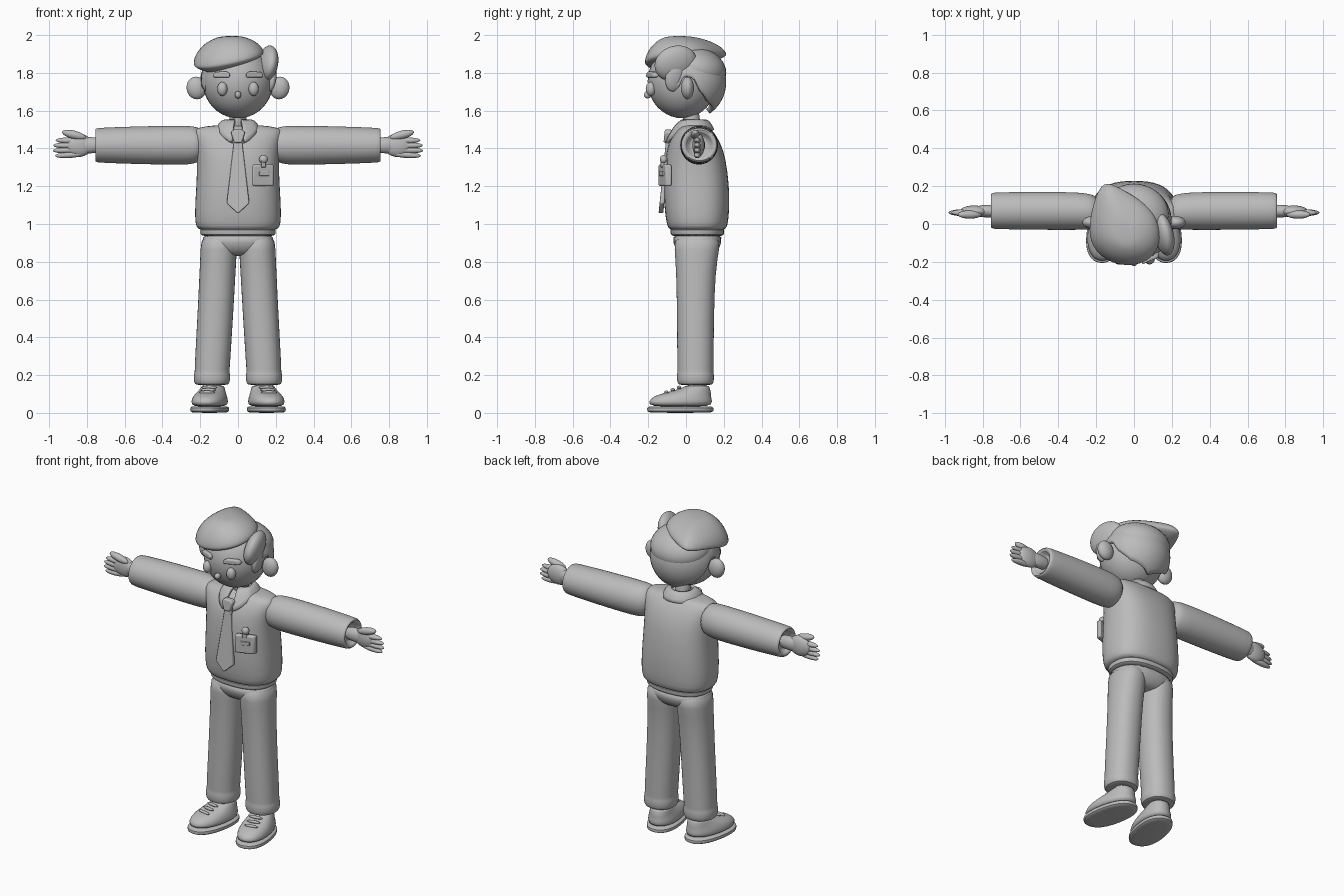
import bpy, bmesh, math
from math import sin, cos, radians, pi, copysign
from mathutils import Vector, Matrix, Euler

cube = bpy.data.objects.get("Cube")
if cube:
    bpy.data.objects.remove(cube)

grey = bpy.data.materials.new("plain grey")
grey.use_nodes = True
grey.diffuse_color = (0.5, 0.5, 0.5, 1)
grey.node_tree.nodes["Principled BSDF"].inputs["Base Color"].default_value = (0.5, 0.5, 0.5, 1)


def finish(name, bm, mirror=False, subsurf=0, solid=0, bevel=0, angle=50):
    """Turn a bmesh into a smooth-shaded object with its modifiers."""
    bmesh.ops.recalc_face_normals(bm, faces=bm.faces)
    mesh = bpy.data.meshes.new(name)
    bm.to_mesh(mesh)
    bm.free()
    mesh.materials.append(grey)
    obj = bpy.data.objects.new(name, mesh)
    bpy.context.collection.objects.link(obj)
    if solid:
        m = obj.modifiers.new("thickness", 'SOLIDIFY')
        m.thickness, m.offset = solid, -1
    if bevel:
        m = obj.modifiers.new("rounding", 'BEVEL')
        m.width, m.segments = bevel, 3
    if subsurf:
        m = obj.modifiers.new("smooth", 'SUBSURF')
        m.levels = m.render_levels = subsurf
    if mirror:
        obj.modifiers.new("mirror", 'MIRROR')
    bpy.ops.object.select_all(action='DESELECT')
    obj.select_set(True)
    bpy.context.view_layer.objects.active = obj
    bpy.ops.object.shade_smooth_by_angle(angle=radians(angle))
    return obj


def skin(name, rows, closed=True, caps=True, move=None, **opts):
    """Join rows of points into a surface."""
    bm = bmesh.new()
    grid = [[bm.verts.new(p) for p in row] for row in rows]
    n = len(grid[0])
    for a, b in zip(grid, grid[1:]):
        for i in range(n if closed else n - 1):
            j = (i + 1) % n
            bm.faces.new((a[i], a[j], b[j], b[i]))
    if caps:
        bm.faces.new(grid[0])
        bm.faces.new(grid[-1])
    if move:
        bm.transform(move)
    return finish(name, bm, **opts)


def loft(name, rings, axis='z', power=2.0, seg=24, **opts):
    """Rings are (position, centre u, centre v, radius u, radius v)."""
    rows = []
    for p, cu, cv, ru, rv in rings:
        row = []
        for i in range(seg):
            a = 2 * pi * i / seg
            u = cu + ru * copysign(abs(cos(a)) ** (2 / power), cos(a))
            v = cv + rv * copysign(abs(sin(a)) ** (2 / power), sin(a))
            row.append((u, v, p) if axis == 'z' else (p, u, v))
        rows.append(row)
    return skin(name, rows, subsurf=1, **opts)


def blob(name, centre, radii, turn=(0, 0, 0), mirror=False):
    """Stretched sphere."""
    bm = bmesh.new()
    bmesh.ops.create_uvsphere(bm, u_segments=32, v_segments=20, radius=1)
    rot = Euler([radians(t) for t in turn]).to_matrix().to_4x4()
    bm.transform(Matrix.Translation(centre) @ rot @ Matrix.Diagonal((*radii, 1)))
    return finish(name, bm, mirror=mirror)


def plate(name, outline, front, depth, bevel=0.006, mirror=False):
    """Extrude an x-z outline backwards from the surface y = front(x, z)."""
    bm = bmesh.new()
    face = bm.faces.new([bm.verts.new((x, front(x, z), z)) for x, z in outline])
    ext = bmesh.ops.extrude_face_region(bm, geom=[face])
    bmesh.ops.translate(bm, vec=(0, depth, 0),
                        verts=[g for g in ext["geom"] if isinstance(g, bmesh.types.BMVert)])
    return finish(name, bm, mirror=mirror, bevel=bevel)


def box(x0, x1, z0, z1):
    return [(x0, z0), (x1, z0), (x1, z1), (x0, z1)]


def along(keys, t):
    """Linear interpolation through (t, value) keys."""
    for (a, u), (b, v) in zip(keys, keys[1:]):
        if t <= b:
            return u + (v - u) * (t - a) / (b - a)
    return keys[-1][1]


# Sweater body, hem, sleeves
loft("sweater", [(0.965, 0, .06, .19, .135), (0.975, 0, .06, .215, .152), (1.0, 0, .06, .23, .165),
                 (1.1, 0, .057, .229, .174), (1.2, 0, .055, .222, .175), (1.35, 0, .05, .216, .162),
                 (1.43, 0, .045, .23, .138), (1.485, 0, .045, .242, .105), (1.51, 0, .045, .225, .08),
                 (1.525, 0, .045, .12, .06)], power=2.5)
loft("sweater_hem", [(.935, 0, .06, .185, .13), (.94, 0, .06, .2, .142), (.972, 0, .06, .204, .146),
                     (.982, 0, .06, .19, .135)], power=2.4)
loft("sleeve", [(.18, .06, 1.42, .09, .09), (.245, .065, 1.418, .094, .1), (.27, .068, 1.417, .1, .105),
                (.5, .07, 1.417, .102, .102), (.72, .07, 1.417, .098, .094), (.75, .07, 1.417, .096, .091),
                (.757, .07, 1.417, .088, .084), (.755, .07, 1.417, .07, .067), (.72, .07, 1.417, .06, .058)],
     axis='x', mirror=True)

# Hands
loft("wrist", [(.7, .068, 1.417, .036, .04), (.78, .068, 1.417, .034, .042), (.84, .068, 1.417, .03, .05)],
     axis='x', mirror=True)
blob("palm", (.845, .066, 1.417), (.075, .032, .062), mirror=True)
for i in range(4):
    reach = .978 - .012 * abs(i - 1.6)
    blob("finger_%d" % (i + 1), (reach - .07, .06, 1.441 - .025 * i), (.077, .018, .0165),
         (0, 2 * i - 2, 0), mirror=True)
blob("thumb", (.868, .05, 1.472), (.065, .022, .022), (0, -14, 0), mirror=True)

# Trousers
loft("hips", [(.83, 0, .06, .1, .07), (.85, 0, .06, .16, .105), (.9, 0, .06, .194, .132),
              (.96, 0, .06, .193, .132)], power=2.4)
loft("trouser_leg", [(.148, .138, .05, .075, .08), (.15, .138, .05, .09, .092), (.17, .138, .05, .097, .099),
                     (.205, .138, .05, .097, .099), (.217, .137, .05, .092, .095), (.235, .137, .05, .094, .097),
                     (.5, .121, .05, .095, .098), (.75, .108, .052, .096, .104), (.87, .102, .058, .097, .12),
                     (.95, .098, .06, .096, .125)], power=2.2, mirror=True)

# Shoes, turned slightly outwards
stance = Matrix.Translation((.15, -.03, 0)) @ Matrix.Rotation(radians(11), 4, 'Z')
loft("ankle", [(.09, .14, .06, .055, .055), (.17, .14, .06, .055, .06)], mirror=True)
loft("shoe_sole", [(0, 0, 0, .085, .165), (.006, 0, 0, .098, .18), (.03, 0, 0, .098, .18),
                   (.036, 0, 0, .088, .168)], power=2.3, move=stance, mirror=True)
loft("shoe_upper", [(.03, 0, 0, .09, .17), (.06, 0, 0, .094, .172), (.09, 0, .01, .085, .155),
                    (.108, 0, .045, .074, .12), (.125, 0, .075, .066, .085), (.14, 0, .09, .06, .065),
                    (.146, 0, .09, .05, .055)], power=2.2, move=stance, mirror=True)
for i in range(3):
    p = stance @ Vector((0, -.075 + .034 * i, .109 + .013 * i))
    blob("lace_%d" % (i + 1), p, (.042, .009, .009), (0, 0, 11), mirror=True)

# Neck and folded collar, open at the front
loft("neck", [(1.48, 0, .035, .05, .05), (1.54, 0, .03, .045, .045), (1.64, 0, .02, .045, .045)])


def collar_row(v):
    row = []
    for i in range(41):
        a = radians(16 + (360 - 32) * i / 40)
        dip = .07 * max(0, cos(a) - .45) / .55
        ry = .15 if cos(a) > 0 else .115
        top = Vector((sin(a) * .062, .035 - cos(a) * .062, 1.552))
        low = Vector((sin(a) * .12, .035 - cos(a) * ry, 1.5 - dip))
        p = top.lerp(low, v)
        p.z += .018 * sin(pi * v)
        row.append(p)
    return row


skin("collar", [collar_row(k / 6) for k in range(7)], closed=False, caps=False, solid=.018)


# Tie and badge
def tie_front(x, z):
    return -.1 - .045 * (1.5 - z) / .44


half = [(.024, 1.5), (.038, 1.485), (.022, 1.435), (.06, 1.11)]
plate("tie", half + [(0, 1.055)] + [(-x, z) for x, z in reversed(half)], tie_front, .025)
plate("tie_knot", [(.024, 1.5), (.038, 1.485), (.02, 1.43), (-.02, 1.43), (-.038, 1.485), (-.024, 1.5)],
      lambda x, z: tie_front(x, z) - .012, .03, .008)


def badge_front(x, z):
    return -.13 + .35 * (x - .13)


plate("badge", box(.077, .19, 1.2, 1.315), badge_front, .035, .01)
plate("badge_slot", box(.112, .165, 1.255, 1.278), lambda x, z: badge_front(x, z) - .007, .015, .003)
plate("badge_strap", box(.123, .147, 1.3, 1.34), lambda x, z: badge_front(x, z) - .004, .03, .004)
blob("badge_clip", (.135, -.118, 1.342), (.023, .02, .023))

# Head and face
blob("head", (0, -.02, 1.755), (.187, .183, .195))
blob("ear", (.22, .008, 1.72), (.052, .034, .06), (0, 10, 0), mirror=True)
blob("eye", (.083, -.187, 1.715), (.027, .026, .037), (0, 0, 24), mirror=True)
blob("nose", (0, -.203, 1.684), (.017, .02, .019))
plate("eyebrow", [(.044, 1.775), (.13, 1.775), (.135, 1.79), (.122, 1.805), (.06, 1.808), (.042, 1.796)],
      lambda x, z: -.213 + .42 * (x - .044), .03, .008, mirror=True)

# Hair cap: from the crown down to a hairline given by angle from the front
hairline = [(0, 1.87), (35, 1.86), (50, 1.81), (64, 1.70), (74, 1.72), (82, 1.785), (98, 1.775),
            (110, 1.70), (130, 1.64), (180, 1.585)]
cap_rows = []
for k in range(15):
    row = []
    for i in range(72):
        deg = i * 5
        low = math.asin((along(hairline, min(deg, 360 - deg)) - 1.75) / .2)
        el = pi / 2 - .02 - (pi / 2 - .02 - low) * k / 14
        a = radians(deg)
        row.append((.2 * cos(el) * sin(a), .013 - .2 * cos(el) * cos(a), 1.75 + .2 * sin(el)))
    cap_rows.append(row)
skin("hair_cap", cap_rows, caps=False, solid=.03)
blob("hair_side_lock", (.157, -.055, 1.85), (.05, .115, .095), (15, 12, 14))
blob("hair_side_tip", (.178, -.06, 1.775), (.024, .05, .075), (-10, 8, 12))
blob("hair_back_layer", (0, .045, 1.82), (.185, .17, .12), (-12, 0, 0))

# Swept fringe: a dome over an outline that ends in a backward tip
outline = [(-.165, .24, 1.895), (-.215, .12, 1.885), (-.24, 0, 1.86), (-.235, -.12, 1.83),
           (-.12, -.22, 1.84), (.04, -.225, 1.87), (.14, -.14, 1.90), (.14, 0, 1.92),
           (.07, .11, 1.915), (-.07, .19, 1.905)]
fringe_rows = []
for k in range(1, 12):
    a = pi * k / 12
    row = []
    for x, y, z in outline:
        rise = (2.0 - z) * cos(a) ** 1.2 if cos(a) > 0 else .045 * cos(a)
        row.append((-.04 + (x + .04) * sin(a), -.06 + (y + .06) * sin(a), z + rise))
    fringe_rows.append(row)
skin("hair_fringe", fringe_rows, subsurf=2)
